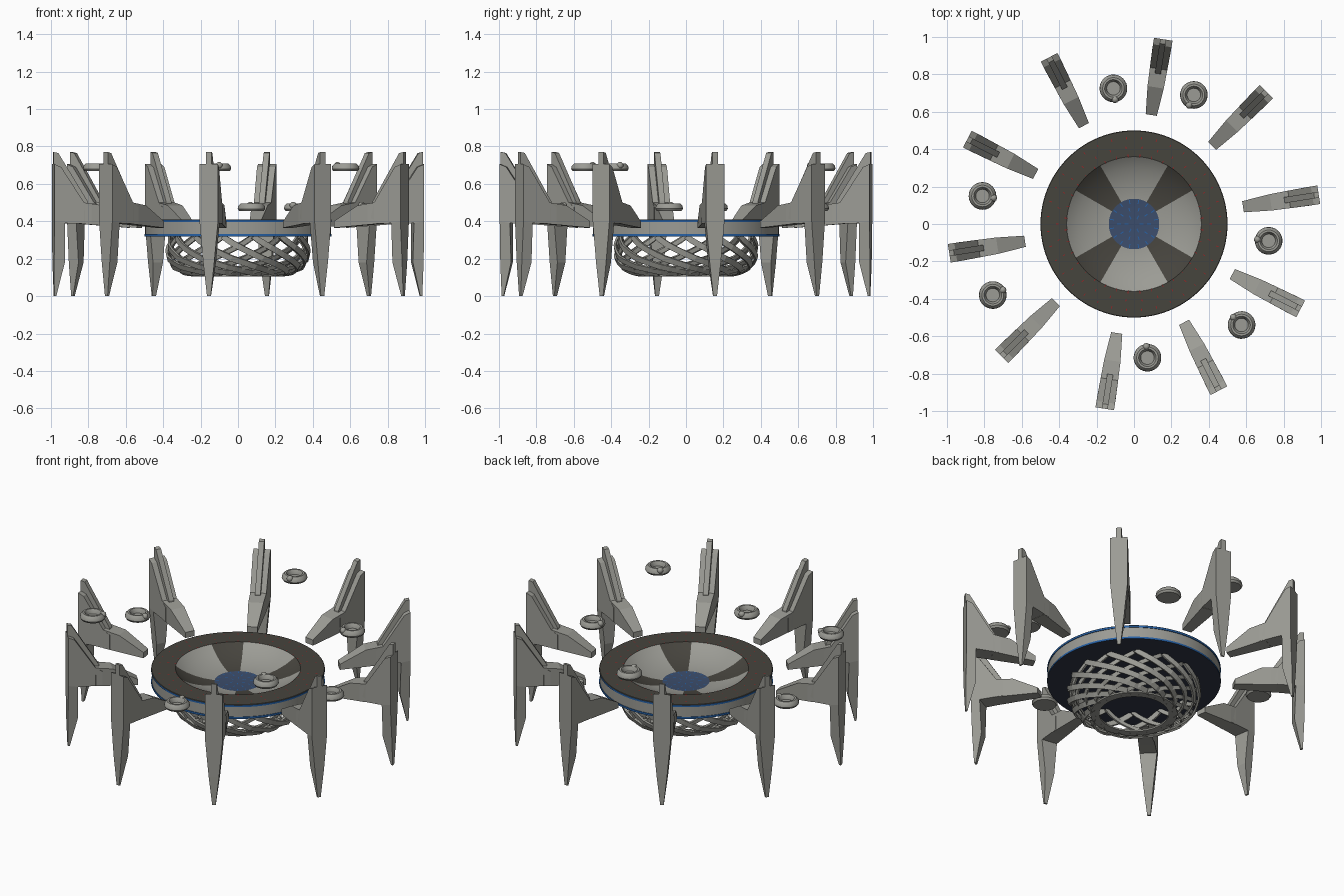
import bpy, bmesh, math
from mathutils import Vector

if "Cube" in bpy.data.objects:
    bpy.data.objects.remove(bpy.data.objects["Cube"])

def mat(name, c):
    m = bpy.data.materials.new(name)
    m.diffuse_color = (*c, 1)
    m.use_nodes = True
    m.node_tree.nodes["Principled BSDF"].inputs["Base Color"].default_value = m.diffuse_color
    return m

GREY = mat("warm grey", (0.33, 0.33, 0.30))
DARK = mat("dark brown grey", (0.062, 0.058, 0.048))
BLUE = mat("rim blue", (0.02, 0.12, 0.38))
NAVY = mat("dark navy", (0.03, 0.037, 0.06))
SLATE = mat("slate blue", (0.045, 0.075, 0.15))
RED = mat("marker red", (0.35, 0.015, 0.015))

def make(name, bm, mats, smooth=False):
    bmesh.ops.recalc_face_normals(bm, faces=bm.faces[:])
    me = bpy.data.meshes.new(name)
    bm.to_mesh(me)
    bm.free()
    for m in mats:
        me.materials.append(m)
    ob = bpy.data.objects.new(name, me)
    bpy.context.collection.objects.link(ob)
    if smooth:
        bpy.context.view_layer.objects.active = ob
        ob.select_set(True)
        bpy.ops.object.shade_smooth_by_angle(angle=math.radians(35))
        ob.select_set(False)
    return ob

def prism(bm, pts):
    """Radial profile of (r, z, half width), mirrored to both sides."""
    a = [bm.verts.new((r, -w, z)) for r, z, w in pts]
    b = [bm.verts.new((r, w, z)) for r, z, w in pts]
    bm.faces.new(a)
    bm.faces.new(b[::-1])
    n = len(pts)
    for i in range(n):
        j = (i + 1) % n
        bm.faces.new((a[i], b[i], b[j], a[j]))

def lathe(bm, prof, n):
    """Spin a profile round z; returns faces per profile segment."""
    rings = []
    for r, z in prof:
        if r == 0:
            rings.append([bm.verts.new((0, 0, z))] * n)
        else:
            rings.append([bm.verts.new((r * math.cos(k * math.tau / n), r * math.sin(k * math.tau / n), z))
                          for k in range(n)])
    out = []
    for p, q in zip(rings, rings[1:]):
        seg = []
        for k in range(n):
            l = (k + 1) % n
            vs = list(dict.fromkeys((p[k], p[l], q[l], q[k])))
            seg.append(bm.faces.new(vs))
        out.append(seg)
    return out

# Pillars: shoulder slab, central fin, inward arm and tapering leg
bm = bmesh.new()
prism(bm, [(1.0, 0.40, .05), (1.0, 0.705, .05), (0.965, 0.69, .05), (0.84, 0.50, .047),
           (0.80, 0.475, .046), (0.80, 0.385, .046), (0.945, 0.39, .05)])
prism(bm, [(1.0, 0.45, .016), (1.0, 0.77, .016), (0.975, 0.765, .016), (0.815, 0.505, .016),
           (0.81, 0.45, .016)])
prism(bm, [(0.84, 0.50, .047), (0.74, 0.485, .044), (0.59, 0.40, .03), (0.59, 0.365, .03), (0.84, 0.385, .047)])
prism(bm, [(1.0, 0.40, .05), (0.945, 0.39, .05), (0.942, 0.18, .03), (0.985, 0.0, .01), (0.996, 0.0, .01),
           (1.0, 0.18, .03)])
pillar = make("pillar_1", bm, [GREY])
pillar.rotation_euler.z = math.radians(9)
for k in range(1, 10):
    ob = bpy.data.objects.new(f"pillar_{k + 1}", pillar.data)
    ob.rotation_euler.z = math.radians(9 + 36 * k)
    bpy.context.collection.objects.link(ob)

# Main disc: underside, banded rim, dark top, bowl with four dark wedges
N = 96
prof = [(0, .32), (.5, .32), (.5, .332), (.496, .332), (.496, .395), (.5, .395), (.5, .407), (.497, .41),
        (.36, .41), (.34, .395), (.30, .372), (.25, .352), (.20, .338), (.135, .328), (0, .328)]
seg_mats = [3, 2, 2, 0, 2, 2, 1, 1, 0, 0, 0, 0, 0, 4]
bm = bmesh.new()
for i, seg in enumerate(lathe(bm, prof, N)):
    for k, f in enumerate(seg):
        f.material_index = seg_mats[i]
        ang = (k + .5) * 360 / N % 90
        if 8 <= i <= 12 and abs(ang - 45) < 15:
            f.material_index = 1
make("main_disc", bm, [GREY, DARK, BLUE, NAVY, SLATE], True)

# Small red marks on the top ring, blue marks in the bowl
def marks(name, rings, z, size, m):
    bm = bmesh.new()
    for r, n in rings:
        for k in range(n):
            a = (k + .5 * (n % 4 == 0)) * math.tau / n
            c = Vector((r * math.cos(a), r * math.sin(a), z))
            u = Vector((math.cos(a), math.sin(a), 0)) * size
            v = Vector((-math.sin(a), math.cos(a), 0)) * size * .25
            bm.faces.new([bm.verts.new(c + s * u + t * v) for s, t in ((-1, -1), (1, -1), (1, 1), (-1, 1))])
    make(name, bm, [m])

marks("red_marks", [(.365, 36), (.41, 30), (.46, 36)], .4112, .007, RED)
marks("blue_marks", [(.04, 6), (.08, 10), (.12, 16)], .3292, .01, BLUE)

# Lattice basket: crossing twisted slats below the disc
path = [(.37, .322), (.385, .26), (.383, .20), (.355, .155), (.30, .125), (.24, .112)]
def slats(name, count, sign, width, twist, off):
    bm = bmesh.new()
    S = 15
    def point(t, a0):
        f = min(t * (len(path) - 1), len(path) - 1.001)
        i = int(f)
        r = path[i][0] + (path[i + 1][0] - path[i][0]) * (f - i) - off
        z = path[i][1] + (path[i + 1][1] - path[i][1]) * (f - i)
        a = a0 + sign * twist * t ** 1.2
        return Vector((r * math.cos(a), r * math.sin(a), z))
    for k in range(count):
        a0 = k * math.tau / count
        prev = None
        for s in range(S + 1):
            t = s / S
            p = point(t, a0)
            tan = (point(min(t + .03, 1), a0) - point(max(t - .03, 0), a0)).normalized()
            out = (p - Vector((0, 0, .32))).normalized()
            side = out.cross(tan).normalized() * width / 2
            row = [bm.verts.new(q) for q in (p - side, p + side, p + side - out * .012, p - side - out * .012)]
            for v in row:
                v.co.z = min(max(v.co.z, .105), .325)
            if prev:
                for i in range(4):
                    j = (i + 1) % 4
                    bm.faces.new((prev[i], prev[j], row[j], row[i]))
            else:
                bm.faces.new(row)
            prev = row
        bm.faces.new(prev[::-1])
    make(name, bm, [GREY])

slats("basket_slats_left", 14, 1, .032, math.radians(100), 0)
slats("basket_slats_right", 14, -1, .024, math.radians(100), .012)
bm = bmesh.new()
lathe(bm, [(.20, .106), (.25, .106), (.25, .116), (.20, .116), (.20, .106)], 48)
make("basket_ring", bm, [GREY])

# Floating seat pods, each with a small knob turned to the centre
bm = bmesh.new()
lathe(bm, [(0, -.022), (.066, -.022), (.074, -.010), (.071, .006), (.058, .019), (.047, .019), (.040, .008),
           (.036, -.008), (0, -.008)], 28)
def knob(bm, x, z, r):
    res = bmesh.ops.create_uvsphere(bm, u_segments=12, v_segments=8, radius=r)
    bmesh.ops.translate(bm, verts=res["verts"], vec=(x, 0, z))
knob(bm, -.060, .008, .019)
pod = make("seat_pod_1", bm, [GREY], True)
places = [(-.11, .725, .69), (.32, .69, .477), (-.81, .15, .477), (-.755, -.38, .69),
          (.072, -.715, .477), (.575, -.54, .69), (.72, -.09, .477)]
for k, (x, y, z) in enumerate(places):
    ob = pod
    if k:
        ob = bpy.data.objects.new(f"seat_pod_{k + 1}", pod.data)
        bpy.context.collection.objects.link(ob)
    ob.location = (x, y, z)
    ob.rotation_euler.z = math.atan2(y, x)
